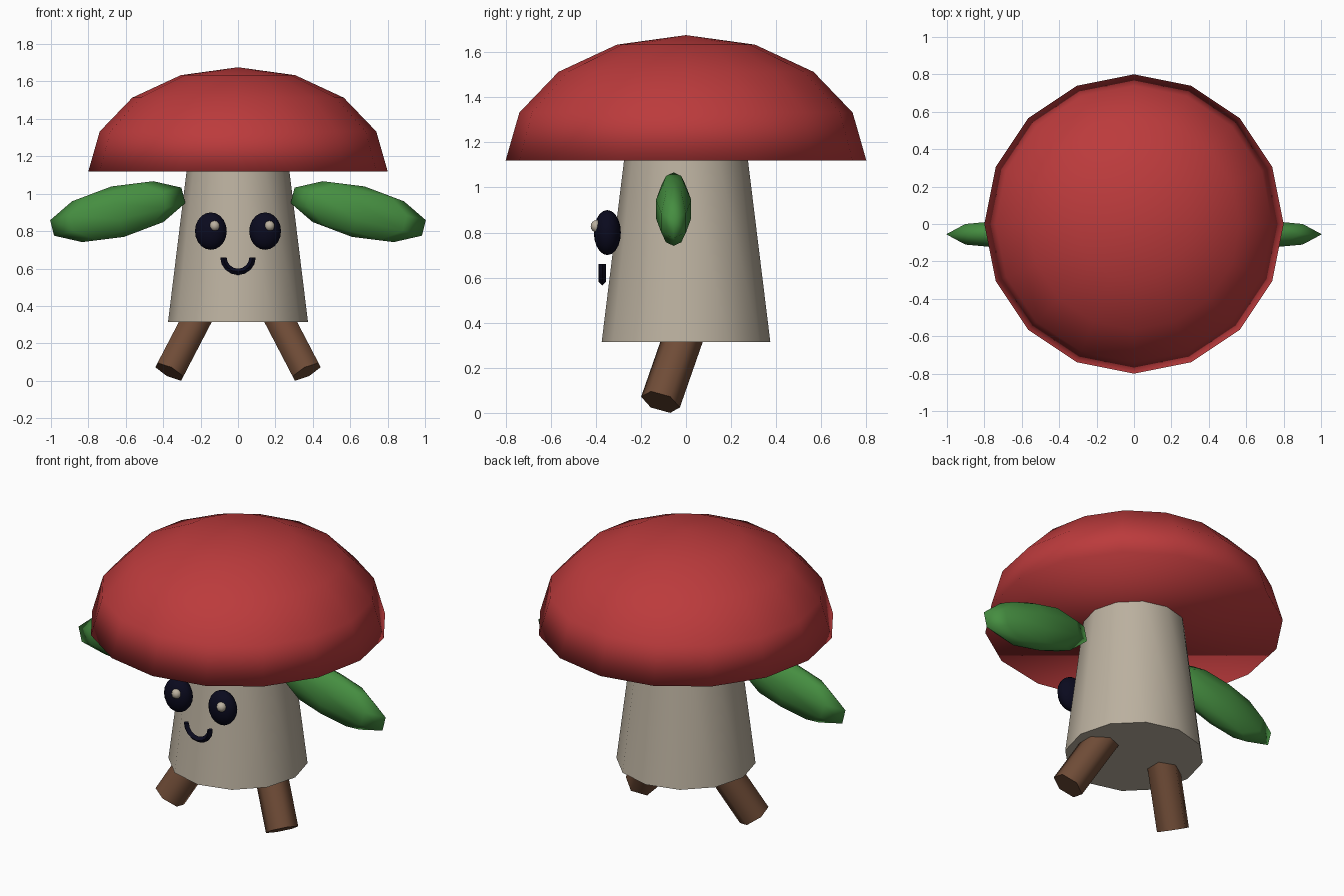
import bpy, bmesh, math
from mathutils import Matrix, Vector, Euler

if "Cube" in bpy.data.objects:
    bpy.data.objects.remove(bpy.data.objects["Cube"])


def material(name, rgb):
    m = bpy.data.materials.new(name)
    m.diffuse_color = (*rgb, 1)
    m.use_nodes = True
    m.node_tree.nodes["Principled BSDF"].inputs["Base Color"].default_value = m.diffuse_color
    return m


RED = material("cap red", (0.50, 0.043, 0.045))
CREAM = material("stem cream", (0.50, 0.44, 0.35))
GREEN = material("leaf green", (0.06, 0.27, 0.052))
BROWN = material("leg brown", (0.16, 0.072, 0.038))
NAVY = material("face navy", (0.003, 0.003, 0.013))


def finish(bm, name, mat, angle=180):
    """Turn a bmesh into a smooth object with edges sharper than angle kept."""
    bmesh.ops.recalc_face_normals(bm, faces=bm.faces[:])
    me = bpy.data.meshes.new(name)
    for f in bm.faces:
        f.smooth = True
    bm.to_mesh(me)
    bm.free()
    if angle < 180:
        me.set_sharp_from_angle(angle=math.radians(angle))
    me.materials.append(mat)
    ob = bpy.data.objects.new(name, me)
    bpy.context.collection.objects.link(ob)
    return ob


def ellipsoid(name, mat, loc, size, seg, rings, rot=(0, 0, 0)):
    bm = bmesh.new()
    bmesh.ops.create_uvsphere(bm, u_segments=seg, v_segments=rings, radius=1)
    bm.transform(Matrix.LocRotScale(Vector(loc), Euler(rot), Vector(size)))
    return finish(bm, name, mat)


def cone(name, mat, loc, r1, r2, depth, seg, rot=(0, 0, 0)):
    """Capped cone whose base centre sits at loc."""
    bm = bmesh.new()
    bmesh.ops.create_cone(bm, cap_ends=True, segments=seg,
                          radius1=r1, radius2=r2, depth=depth)
    bm.transform(Matrix.Translation((0, 0, depth / 2)))
    bm.transform(Matrix.LocRotScale(Vector(loc), Euler(rot), None))
    return finish(bm, name, mat, 65)


# Cap: closed upper half of a flattened sphere
bm = bmesh.new()
bmesh.ops.create_uvsphere(bm, u_segments=16, v_segments=8, radius=1)
bmesh.ops.delete(bm, geom=[v for v in bm.verts if v.co.z < -0.01], context='VERTS')
bmesh.ops.holes_fill(bm, edges=[e for e in bm.edges if e.is_boundary], sides=0)
bm.transform(Matrix.LocRotScale(Vector((0, 0, 1.12)), None, Vector((0.8, 0.8, 0.556))))
finish(bm, "cap", RED)

# Stem: tapered, its top tucked just inside the cap
cone("stem", CREAM, (0, 0, 0.315), 0.374, 0.27, 0.845, 12)

# Paired parts
for s, side in ((-1, "left"), (1, "right")):
    # Leaf arm, drooping outward
    ellipsoid(side + "_leaf_arm", GREEN, (s * 0.643, -0.055, 0.904),
              (0.38, 0.082, 0.139), 8, 5, (0, s * math.radians(13.9), 0))
    # Splayed leg leaning forward
    cone(side + "_leg", BROWN, (s * 0.367, -0.113, 0.048), 0.09, 0.09, 0.42, 6,
         (-0.3, -s * 0.48, 0))
    # Eye with a glint, both glints shifted the same way
    ellipsoid(side + "_eye", NAVY, (s * 0.145, -0.349, 0.80),
              (0.085, 0.06, 0.1), 16, 10)
    ellipsoid(side + "_eye_glint", CREAM, (s * 0.147 + 0.022, -0.395, 0.828),
              (0.028, 0.028, 0.028), 10, 8)

# Smile: half ring with a diamond section
bm = bmesh.new()
STEPS, MAJOR, MINOR = 8, 0.078, 0.017
rows = []
for i in range(STEPS + 1):
    a = math.pi + math.pi * i / STEPS
    row = []
    for k in range(4):
        b = k * math.pi / 2
        r = MAJOR + MINOR * math.cos(b)
        row.append(bm.verts.new((r * math.cos(a), -0.371 + MINOR * math.sin(b),
                                 0.66 + r * math.sin(a))))
    rows.append(row)
for p, q in zip(rows, rows[1:]):
    for k in range(4):
        bm.faces.new((p[k], p[(k + 1) % 4], q[(k + 1) % 4], q[k]))
bm.faces.new(rows[0])
bm.faces.new(rows[-1])
finish(bm, "smile", NAVY, 65)
